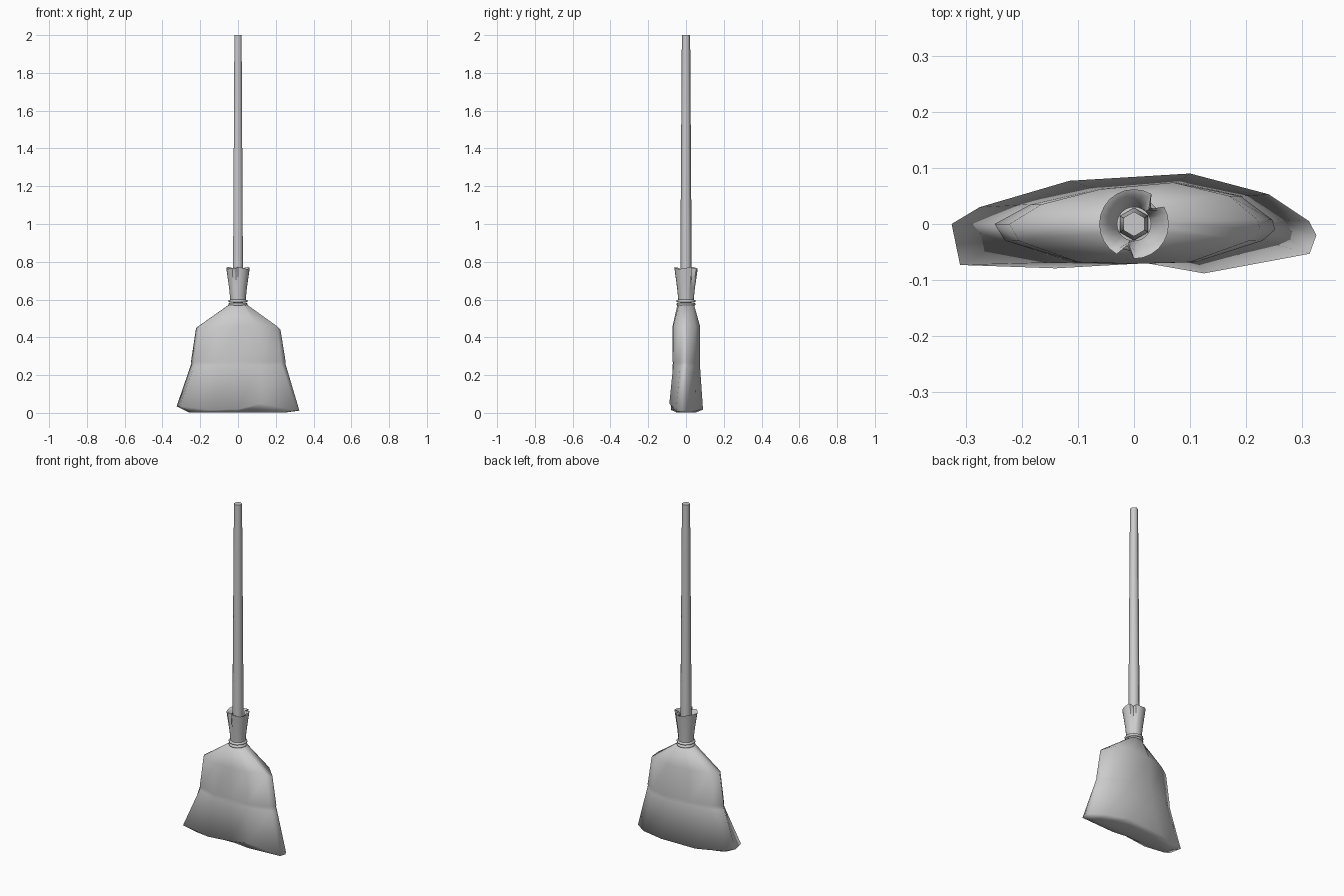
import bpy, bmesh, math
from mathutils import Vector

cube = bpy.data.objects.get("Cube")
if cube:
    bpy.data.objects.remove(cube)

grey = bpy.data.materials.new("broom_grey")
grey.use_nodes = True
tone = (0.6, 0.6, 0.6, 1)
grey.diffuse_color = tone
grey.node_tree.nodes["Principled BSDF"].inputs["Base Color"].default_value = tone


def loft(name, rings, cap_start=True, cap_end=True, angle=180):
    """Skin a stack of equal-length rings into one smooth object."""
    bm = bmesh.new()
    rows = [[bm.verts.new(p) for p in ring] for ring in rings]
    n = len(rows[0])
    for a, b in zip(rows, rows[1:]):
        for i in range(n):
            j = (i + 1) % n
            bm.faces.new((a[i], a[j], b[j], b[i]))
    if cap_start:
        bm.faces.new(rows[0][::-1])
    if cap_end:
        bm.faces.new(rows[-1])
    bmesh.ops.recalc_face_normals(bm, faces=bm.faces)
    mesh = bpy.data.meshes.new(name)
    bm.to_mesh(mesh)
    bm.free()
    mesh.materials.append(grey)
    obj = bpy.data.objects.new(name, mesh)
    bpy.context.collection.objects.link(obj)
    bpy.ops.object.select_all(action='DESELECT')
    obj.select_set(True)
    bpy.context.view_layer.objects.active = obj
    bpy.ops.object.shade_smooth_by_angle(angle=math.radians(angle))
    return obj


def circle(r, z, n=12, phase=0.0):
    turns = [2 * math.pi * i / n + phase for i in range(n)]
    return [Vector((r * math.cos(t), r * math.sin(t), z)) for t in turns]


# Handle: slim hexagonal pole, tapering upward
loft("handle", [circle(r, z, 6, math.pi / 6)
                for r, z in ((0.03, 0.56), (0.029, 0.95), (0.022, 2.0))], angle=65)

# Bristle head: uneven hem, waist and shoulder, gathered into the neck
hem = [Vector(p) for p in (
    (-0.325, 0, 0.035), (-0.31, -0.073, 0.035), (-0.14, -0.079, 0.015),
    (0.0, -0.066, 0.02), (0.125, -0.088, 0.05), (0.313, -0.053, 0.012),
    (0.325, -0.02, 0.012), (0.312, 0.005, 0.012), (0.24, 0.053, 0.012),
    (0.1, 0.09, 0.018), (-0.115, 0.077, 0.012), (-0.275, 0.03, 0.02))]
shoulder = [Vector(p) for p in (
    (-0.222, 0, 0.45), (-0.205, -0.03, 0.455), (-0.1, -0.068, 0.455),
    (0.0, -0.071, 0.46), (0.1, -0.068, 0.46), (0.205, -0.03, 0.46),
    (0.225, -0.01, 0.44), (0.22, 0.008, 0.44), (0.17, 0.05, 0.46),
    (0.07, 0.074, 0.46), (-0.06, 0.062, 0.46), (-0.165, 0.035, 0.46))]


def waist(z, swell=1.0):
    return [Vector((p.x * 1.13 * swell, p.y * swell, z)) for p in shoulder]


neck = [Vector((0.045 * math.cos(a), 0.045 * math.sin(a), 0.575))
        for a in (math.atan2(p.y * 2.4, p.x) for p in shoulder)]
sole = [Vector((p.x * 0.8, p.y * 0.6, 0.003)) for p in hem]
loft("bristle_head", [sole, hem, waist(0.25), waist(0.262, 0.985),
                      waist(0.274, 0.99), shoulder, neck])

# Binding cord: two rounded wraps around the neck
for label, z in (("lower", 0.575), ("upper", 0.592)):
    loft(label + "_binding", [circle(r, z + dz) for r, dz in (
        (0.04, -0.008), (0.05, -0.004), (0.05, 0.004), (0.04, 0.008))])

# Flared collar of bristle tops, with pinched slits and a hollow rim
slits = {1, 8}


def collar_ring(r, z, pinch):
    ring = circle(r, z, 24)
    for i, p in enumerate(ring):
        if i // 2 in slits and i % 2:
            p.x *= pinch
            p.y *= pinch
        elif z > 0.7:
            p.z += 0.005 * math.sin(i * 0.8)
    return ring


loft("collar", [collar_ring(*row) for row in (
    (0.04, 0.59, 1.0), (0.047, 0.66, 0.9), (0.062, 0.767, 0.6),
    (0.048, 0.76, 0.7), (0.03, 0.7, 1.0))],
    cap_start=False, cap_end=False, angle=50)
